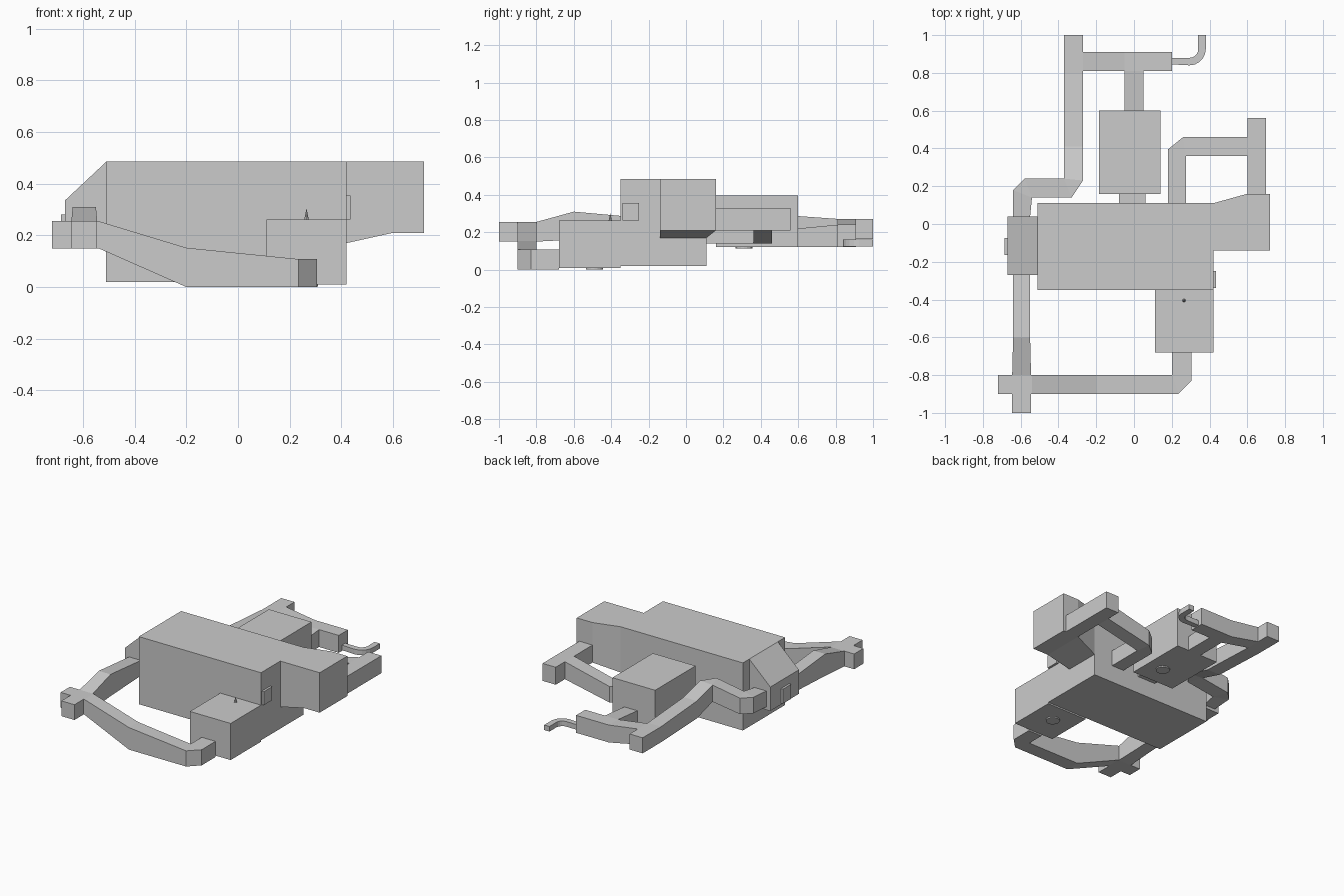
import bpy, bmesh
from math import cos, sin, pi


def loft(name, rings):
    """Skin a list of equal-length closed sections and cap both ends."""
    bm = bmesh.new()
    vs = [[bm.verts.new(p) for p in r] for r in rings]
    n = len(rings[0])
    for a, b in zip(vs, vs[1:]):
        for i in range(n):
            j = (i + 1) % n
            bm.faces.new((a[i], a[j], b[j], b[i]))
    bm.faces.new(vs[0])
    bm.faces.new(vs[-1])
    bmesh.ops.recalc_face_normals(bm, faces=bm.faces)
    me = bpy.data.meshes.new(name)
    bm.to_mesh(me)
    bm.free()
    ob = bpy.data.objects.new(name, me)
    bpy.context.collection.objects.link(ob)
    return ob


def corridor(name, stations):
    """Passage from stations (left x, y, right x, y, bottom z, top z)."""
    return loft(name, [[(lx, ly, b), (rx, ry, b), (rx, ry, t), (lx, ly, t)]
                       for lx, ly, rx, ry, b, t in stations])


def box(name, x0, x1, y0, y1, z0, z1):
    return corridor(name, [(x0, y0, x1, y0, z0, z1), (x0, y1, x1, y1, z0, z1)])


def disc(name, x, y, z0, z1, r, r_top=None, n=16):
    def ring(rad, z):
        return [(x + rad * cos(2 * pi * i / n), y + rad * sin(2 * pi * i / n), z)
                for i in range(n)]
    return loft(name, [ring(r, z0), ring(r if r_top is None else r_top, z1)])


# Main hall, front room and back room
box("main_hall", -0.51, 0.42, -0.35, 0.11, 0.02, 0.485)
box("front_room", 0.11, 0.42, -0.68, -0.35, 0.01, 0.262)
box("back_room", -0.185, 0.14, 0.16, 0.60, 0.12, 0.397)
box("back_room_neck", -0.08, 0.06, 0.11, 0.16, 0.14, 0.28)

# Side room flaring out of the hall on the right
loft("right_room", [[(x, -0.14, b), (x, y, b), (x, y, 0.485), (x, -0.14, 0.485)]
                    for x, y, b in ((0.42, 0.11, 0.17), (0.60, 0.16, 0.21),
                                    (0.72, 0.16, 0.21))])

# Left annex with sloped roof
loft("left_annex", [[(-0.51, y, 0.17), (-0.67, y, 0.17), (-0.67, y, 0.335),
                     (-0.51, y, 0.485)] for y in (-0.27, 0.04)])

# Front passage: sagging cross run and its corner into the front room
corridor("front_cross_passage", [
    (-0.72, -0.80, -0.72, -0.90, 0.15, 0.255),
    (-0.54, -0.80, -0.54, -0.90, 0.15, 0.255),
    (-0.20, -0.80, -0.20, -0.90, 0.0, 0.152),
    (0.20, -0.80, 0.235, -0.90, 0.0, 0.108),
    (0.20, -0.80, 0.305, -0.83, 0.0, 0.108),
    (0.20, -0.68, 0.305, -0.68, 0.0, 0.108)])
corridor("front_left_passage", [
    (-0.645, -1.0, -0.545, -1.0, 0.15, 0.255),
    (-0.645, -0.80, -0.545, -0.80, 0.15, 0.255),
    (-0.64, -0.60, -0.55, -0.60, 0.16, 0.31),
    (-0.64, -0.27, -0.55, -0.27, 0.175, 0.28)])

# Back left passage with two bends
corridor("back_left_passage", [
    (-0.64, 0.04, -0.55, 0.04, 0.19, 0.30),
    (-0.64, 0.18, -0.54, 0.14, 0.20, 0.31),
    (-0.58, 0.24, -0.54, 0.14, 0.20, 0.31),
    (-0.37, 0.24, -0.33, 0.14, 0.23, 0.345),
    (-0.37, 0.24, -0.27, 0.23, 0.23, 0.345),
    (-0.37, 0.41, -0.27, 0.41, 0.18, 0.30),
    (-0.37, 0.80, -0.27, 0.80, 0.165, 0.272),
    (-0.37, 1.0, -0.27, 1.0, 0.165, 0.272)])
corridor("back_cross_passage", [
    (-0.27, 0.91, -0.27, 0.81, 0.165, 0.272),
    (-0.05, 0.91, -0.05, 0.81, 0.12, 0.24),
    (0.20, 0.91, 0.20, 0.81, 0.12, 0.24)])
corridor("back_stem_passage", [
    (-0.05, 0.60, 0.05, 0.60, 0.12, 0.22),
    (-0.05, 0.81, 0.05, 0.81, 0.12, 0.24)])

# Small curved pipe at the back
hook = [(0.20, 0.88, 0.20, 0.845, 0.125, 0.16)]
for i in range(6):
    a = -pi / 2 + i * pi / 10
    hook.append((0.295 + 0.045 * cos(a), 0.925 + 0.045 * sin(a),
                 0.295 + 0.085 * cos(a), 0.925 + 0.085 * sin(a), 0.125, 0.16))
hook.append((0.34, 1.0, 0.38, 1.0, 0.125, 0.16))
corridor("curved_pipe", hook)

# Back right passage rising to a short cross run
corridor("back_right_passage", [
    (0.18, 0.11, 0.275, 0.11, 0.14, 0.25),
    (0.18, 0.395, 0.275, 0.36, 0.14, 0.25),
    (0.26, 0.46, 0.275, 0.36, 0.14, 0.25),
    (0.60, 0.46, 0.60, 0.36, 0.21, 0.33)])
box("right_end_passage", 0.60, 0.70, 0.155, 0.56, 0.21, 0.33)

# Hatches on the walls, round drains underneath, roof spike
box("left_hatch", -0.685, -0.67, -0.165, -0.075, 0.18, 0.28)
box("right_hatch", 0.42, 0.435, -0.34, -0.25, 0.262, 0.355)
for name, x, y, z in (("front_drain", 0.265, -0.49, 0.01),
                      ("right_drain", 0.505, 0.0, 0.21),
                      ("back_drain", 0.02, 0.31, 0.12)):
    disc(name, x, y, z - 0.008, z + 0.005, 0.045)
disc("roof_spike", 0.265, -0.405, 0.26, 0.30, 0.009, 0.001, 8)
